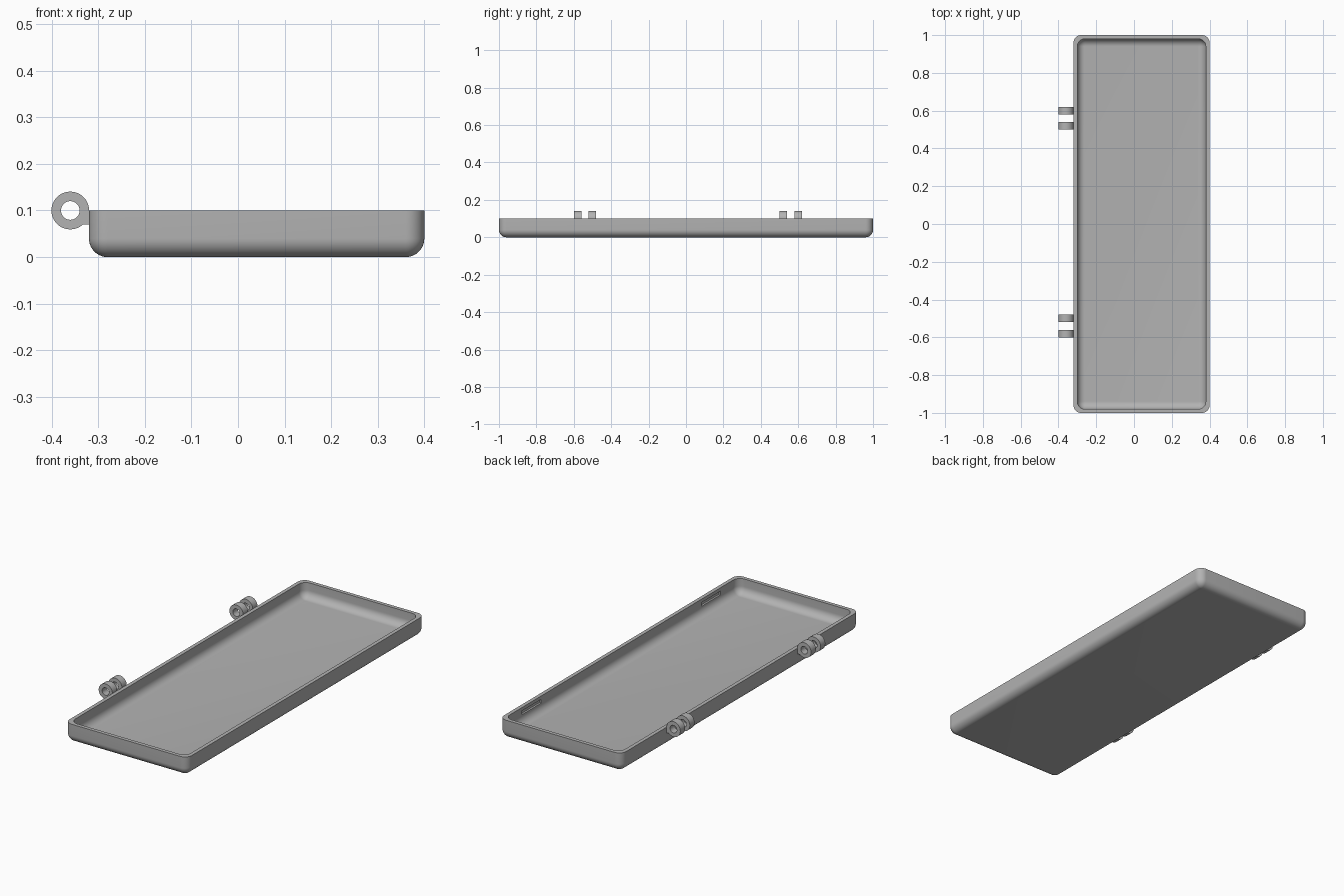
import bpy, bmesh, math

if "Cube" in bpy.data.objects:
    bpy.data.objects.remove(bpy.data.objects["Cube"])

grey = bpy.data.materials.new("plain grey")
grey.diffuse_color = (0.45, 0.45, 0.45, 1)
grey.use_nodes = True
grey.node_tree.nodes["Principled BSDF"].inputs["Base Color"].default_value = grey.diffuse_color

X0, X1, Y, H = -0.32, 0.40, 1.0, 0.10    # tray extents
WALL, FLOOR, R = 0.02, 0.02, 0.04        # wall, floor and fillet sizes
SEG = 10


def make_object(name, bm):
    bmesh.ops.recalc_face_normals(bm, faces=bm.faces)
    me = bpy.data.meshes.new(name)
    bm.to_mesh(me)
    bm.free()
    me.materials.append(grey)
    ob = bpy.data.objects.new(name, me)
    bpy.context.collection.objects.link(ob)
    return ob


def box(name, lo, hi):
    bm = bmesh.new()
    bmesh.ops.create_cube(bm, size=1)
    for v in bm.verts:
        v.co = [(a + b) / 2 + c * (b - a) for a, b, c in zip(lo, hi, v.co)]
    return make_object(name, bm)


def boolean(ob, other, operation):
    mod = ob.modifiers.new(operation.lower(), 'BOOLEAN')
    mod.operation, mod.object, mod.solver = operation, other, 'EXACT'
    bpy.context.view_layer.objects.active = ob
    bpy.ops.object.modifier_apply(modifier=mod.name)
    bpy.data.objects.remove(other)


def smooth(ob):
    bpy.ops.object.select_all(action='DESELECT')
    ob.select_set(True)
    bpy.context.view_layer.objects.active = ob
    bpy.ops.object.shade_smooth_by_angle(angle=math.radians(30))


def rounded_ring(bm, inset, radius, z):
    """Rounded rectangle of vertices, inset from the tray outline."""
    verts = []
    cx, hx, hy = (X0 + X1) / 2, (X1 - X0) / 2 - inset, Y - inset
    for k, (sx, sy) in enumerate([(1, 1), (-1, 1), (-1, -1), (1, -1)]):
        for i in range(SEG + 1):
            a = math.pi / 2 * (k + i / SEG)
            verts.append(bm.verts.new((cx + sx * (hx - radius) + radius * math.cos(a),
                                       sy * (hy - radius) + radius * math.sin(a), z)))
    return verts


# Tray: filleted outside, rim, filleted inside
bm = bmesh.new()
levels = []
steps = [math.pi / 2 * i / SEG for i in range(SEG + 1)]
for a in steps:                                  # outer fillet going up
    d = R * (1 - math.sin(a))
    levels.append((d, max(R - d, 0.001), R * (1 - math.cos(a))))
levels += [(0, R, H), (WALL, R, H)]
for a in reversed(steps):                        # inner fillet going down
    d = R * (1 - math.sin(a))
    levels.append((WALL + d, max(R - d, 0.001), FLOOR + R * (1 - math.cos(a))))
rings = [rounded_ring(bm, *level) for level in levels]
for a, b in zip(rings, rings[1:]):
    for i in range(len(a)):
        j = (i + 1) % len(a)
        bm.faces.new((a[i], a[j], b[j], b[i]))
bm.faces.new(rings[0])
bm.faces.new(rings[-1])
tray = make_object("tray", bm)

# Latch slots in the inner face of the long wall
for s in (-1, 1):
    cutter = box("slot_cutter", (X1 - WALL - 0.01, s * 0.755 - 0.08, 0.062),
                 (X1 - WALL + 0.01, s * 0.755 + 0.08, 0.082))
    cutter.hide_render = True
    boolean(tray, cutter, 'DIFFERENCE')
smooth(tray)


# Hinge knuckles: ring with a short tab to the wall
def cylinder(name, radius, y, width):
    bm = bmesh.new()
    bmesh.ops.create_cone(bm, cap_ends=True, segments=48, radius1=radius,
                          radius2=radius, depth=width)
    for v in bm.verts:
        x, yy, z = v.co
        v.co = (x - 0.36, y + z, yy + 0.10)
    return make_object(name, bm)


for y in (-0.58, -0.50, 0.52, 0.60):
    knuckle = cylinder("hinge_knuckle", 0.0405, y, 0.04)
    boolean(knuckle, box("tab", (-0.36, y - 0.02, 0.07), (X0 + 0.005, y + 0.02, 0.10)), 'UNION')
    boolean(knuckle, cylinder("pin_hole", 0.02, y, 0.1), 'DIFFERENCE')
    smooth(knuckle)
